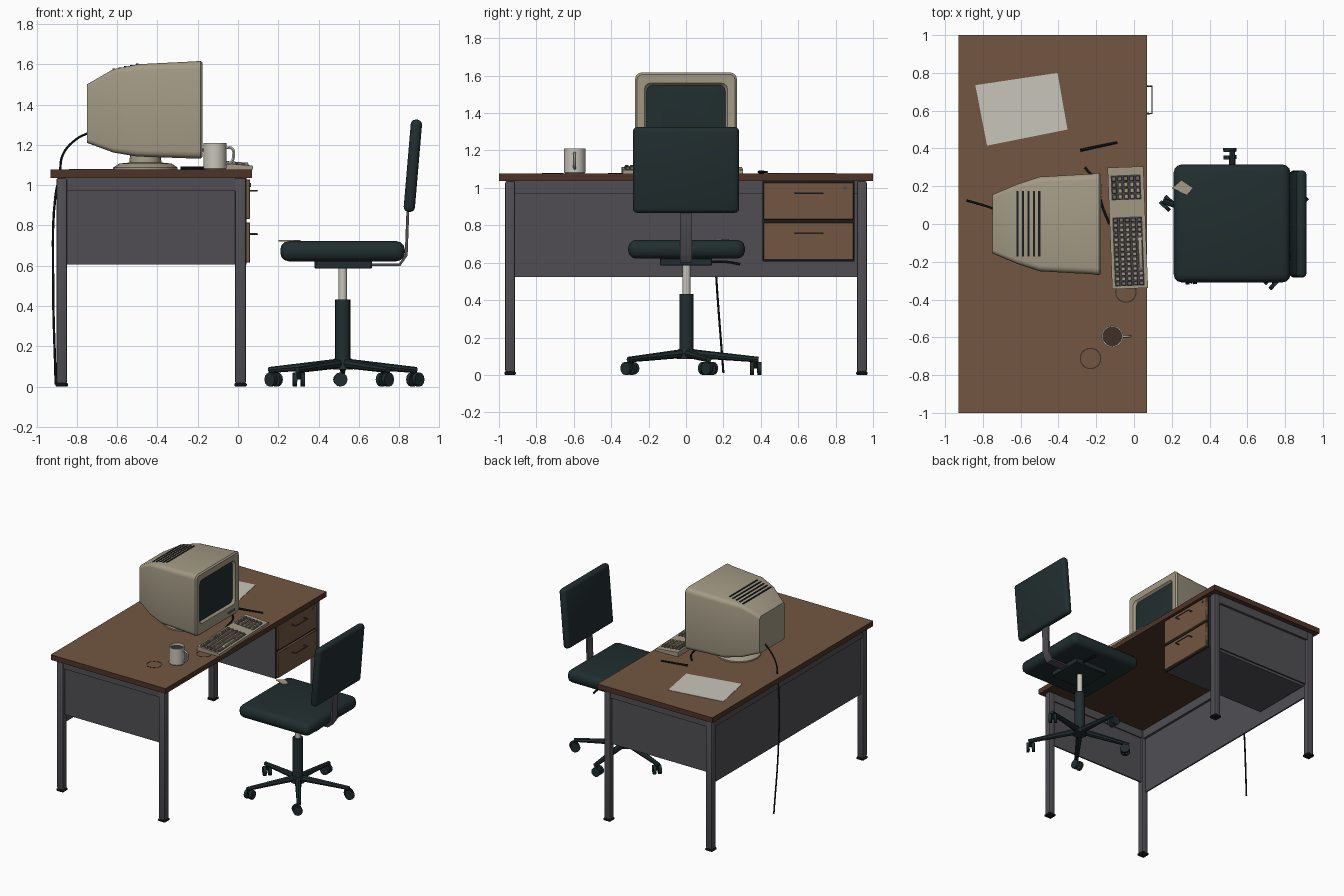
import bpy, bmesh, math
from mathutils import Matrix, Vector

if "Cube" in bpy.data.objects:
    bpy.data.objects.remove(bpy.data.objects["Cube"])

def mat(name, r, g, b):
    m = bpy.data.materials.new(name)
    m.diffuse_color = (r, g, b, 1)
    m.use_nodes = True
    m.node_tree.nodes["Principled BSDF"].inputs["Base Color"].default_value = m.diffuse_color
    return m

BROWN = mat("wood brown", .17, .092, .052)
EDGE = mat("dark wood edge", .075, .034, .022)
GREY = mat("metal grey", .08, .076, .086)
TEAL = mat("dark teal", .015, .027, .029)
BLACK = mat("black", .009, .012, .013)
BEIGE = mat("beige plastic", .37, .325, .235)
KEY = mat("key grey", .19, .17, .13)
WHITE = mat("off white", .58, .56, .49)
COFFEE = mat("coffee", .05, .03, .022)
T = 1.077  # tabletop height

def finish(name, bm, *mats, M=None):
    bmesh.ops.remove_doubles(bm, verts=bm.verts, dist=1e-5)
    bmesh.ops.recalc_face_normals(bm, faces=bm.faces)
    if M:
        bm.transform(M)
    me = bpy.data.meshes.new(name)
    bm.to_mesh(me)
    bm.free()
    for m in mats:
        me.materials.append(m)
    ob = bpy.data.objects.new(name, me)
    bpy.context.collection.objects.link(ob)
    return ob

def add_box(bm, lo, hi):
    lo, hi = Vector(lo), Vector(hi)
    bmesh.ops.create_cube(bm, size=1, matrix=Matrix.Translation((lo + hi) / 2) @ Matrix.Diagonal((*(hi - lo), 1)))

def box(name, lo, hi, m, bevel=0, segs=3, M=None):
    bm = bmesh.new()
    add_box(bm, lo, hi)
    if bevel:
        bmesh.ops.bevel(bm, geom=bm.edges[:], offset=bevel, segments=segs, profile=.5, affect='EDGES')
    return finish(name, bm, m, M=M)

def cyl(name, p0, p1, r, m, r2=None, sides=16):
    p0, p1 = Vector(p0), Vector(p1)
    d = p1 - p0
    bm = bmesh.new()
    bmesh.ops.create_cone(bm, cap_ends=True, segments=sides, radius1=r, radius2=r if r2 is None else r2, depth=d.length)
    return finish(name, bm, m, M=Matrix.Translation((p0 + p1) / 2) @ d.to_track_quat('Z', 'Y').to_matrix().to_4x4())

def prism(name, pts, lo, hi, m, axis='z', M=None):
    bm = bmesh.new()
    f = lambda p, t: (p[0], p[1], t) if axis == 'z' else (p[0], t, p[1])
    face = bm.faces.new([bm.verts.new(f(p, lo)) for p in pts])
    ext = bmesh.ops.extrude_face_region(bm, geom=[face])
    d = (0, 0, hi - lo) if axis == 'z' else (0, hi - lo, 0)
    bmesh.ops.translate(bm, vec=d, verts=[v for v in ext['geom'] if isinstance(v, bmesh.types.BMVert)])
    return finish(name, bm, m, M=M)

def lathe(name, prof, c, m, sides=28):
    bm = bmesh.new()
    vs = [bm.verts.new((r, 0, z)) for r, z in prof]
    es = [bm.edges.new(p) for p in zip(vs, vs[1:])]
    bmesh.ops.spin(bm, geom=vs + es, axis=(0, 0, 1), cent=(0, 0, 0), angle=math.tau, steps=sides)
    return finish(name, bm, m, M=Matrix.Translation(c))

def tube(name, pts, r, m, smooth=True):
    cu = bpy.data.curves.new(name, 'CURVE')
    cu.dimensions, cu.bevel_depth, cu.bevel_resolution, cu.use_fill_caps = '3D', r, 1, True
    sp = cu.splines.new('BEZIER' if smooth else 'POLY')
    P = sp.bezier_points if smooth else sp.points
    P.add(len(pts) - 1)
    for q, p in zip(P, pts):
        q.co = p if smooth else (*p, 1)
        if smooth:
            q.handle_left_type = q.handle_right_type = 'AUTO'
    sp.resolution_u = 5
    tmp = bpy.data.objects.new("tmp", cu)
    bm = bmesh.new()
    me = tmp.to_mesh()
    bm.from_mesh(me)
    for f in bm.faces:
        f.material_index = 0
    tmp.to_mesh_clear()
    bpy.data.objects.remove(tmp)
    return finish(name, bm, m)

# desk: top with dark edges, legs, feet, rails and panels
top = box("desk_top", (-.93, -1, 1.036), (.07, 1, T), BROWN)
top.data.materials.append(EDGE)
for p in top.data.polygons:
    p.material_index = 0 if p.normal.z > .9 else 1
for x in (-.875, .0125):
    for y in (-.94, .94):
        box("desk_leg", (x - .027, y - .027, .015), (x + .027, y + .027, 1.036), GREY, .01, 2)
        box("leg_foot", (x - .031, y - .031, 0), (x + .031, y + .031, .018), BLACK, .005, 1)
for s in (-1, 1):
    box("end_panel", (-.86, s * .935 - .006, .605), (0, s * .935 + .006, 1.0), GREY)
    box("end_rail", (-.86, s * .94 - .02, .972), (0, s * .94 + .02, 1.036), GREY)
box("back_panel", (-.886, -.92, .523), (-.874, .92, 1.0), GREY)
box("back_rail", (-.897, -.92, .968), (-.855, .92, 1.036), GREY)

# drawer cabinet
box("drawer_cabinet", (-.86, .41, .607), (.036, .9, 1.036), GREY)
box("drawer_gap_plate", (.036, .41, .607), (.042, .9, 1.036), BLACK)
for z0, z1 in ((.615, .815), (.832, 1.028)):
    box("drawer_front", (.04, .415, z0), (.06, .895, z1), BROWN, .003, 1)
    h = (z0 + z1) / 2 + .042
    tube("drawer_handle", [(.055, .585, h), (.095, .585, h), (.095, .73, h), (.055, .73, h)], .005, GREY, False)
cyl("drawer_lock", (.058, .85, 1.0), (.065, .85, 1.0), .01, GREY)

# monitor: lofted rounded rectangles, last rings form the recessed screen
def ring(bm, x, hy, z0, z1, r):
    vs = []
    for k, (sy, zc) in enumerate(((1, z1 - r), (-1, z1 - r), (-1, z0 + r), (1, z0 + r))):
        for j in range(4):
            a = math.pi / 2 * (k + j / 3)
            vs.append(bm.verts.new((x, sy * (hy - r) + r * math.cos(a), zc + r * math.sin(a))))
    return vs

bm = bmesh.new()
rings = [ring(bm, *s) for s in (
    (-.75, .155, 1.21, 1.50, .02), (-.62, .21, 1.162, 1.575, .025), (-.5, .25, 1.142, 1.60, .03),
    (-.22, .266, 1.132, 1.614, .035), (-.185, .272, 1.132, 1.617, .035), (-.175, .262, 1.142, 1.607, .03),
    (-.178, .222, 1.215, 1.56, .03), (-.196, .21, 1.227, 1.548, .03), (-.188, .13, 1.3, 1.475, .03))]
for i, (a, b) in enumerate(zip(rings, rings[1:])):
    for j in range(16):
        f = bm.faces.new((a[j], a[(j + 1) % 16], b[(j + 1) % 16], b[j]))
        f.material_index = int(i == 7)
bm.faces.new(rings[0])
bm.faces.new(rings[-1]).material_index = 1
finish("monitor_shell", bm, BEIGE, TEAL)
for i in range(5):
    x = -.617 + i * .029
    z = 1.575 + (x + .62) * .208
    box("monitor_vent", (x - .006, -.172, z - .006), (x + .006, .175, z + .003), BLACK)
for y in (.13, .16, .19):
    box("monitor_button", (-.18, y, 1.168), (-.17, y + .018, 1.182), KEY)
lathe("monitor_foot", [(0, 0), (.16, 0), (.16, .01), (.13, .03), (.08, .035), (.075, .08), (0, .08)], (-.46, 0, T), BEIGE, 20)

# cables
tube("power_cable", [(-.74, .08, 1.26), (-.8, .1, 1.23), (-.87, .12, 1.15), (-.885, .125, 1.05), (-.906, .14, .95),
                     (-.918, .16, .55), (-.905, .2, .01)], .006, BLACK)
tube("keyboard_cable", [(-.26, .3, T + .006), (-.2, .22, T + .006), (-.17, .1, T + .006), (-.13, .0, T + .01)], .006, BLACK)

# keyboard: wedge body, dark wells, rows of keys
K = Matrix.Translation((-.033, -.02, T)) @ Matrix.Rotation(math.radians(2.2), 4, 'Z')
top_z = lambda x: .036 - (x + .095) * .09
prism("keyboard_body", [(-.095, 0), (.095, 0), (.095, top_z(.095)), (-.095, top_z(-.095))], -.322, .322, BEIGE, 'y', K)

def well(y0, y1):
    a, b = -.08, .078
    prism("key_well", [(a, top_z(a) - .004), (b, top_z(b) - .004), (b, top_z(b) + .002), (a, top_z(a) + .002)], y0, y1, GREY, 'y', K)

well(-.308, .058)
well(.148, .28)
light, dark = bmesh.new(), bmesh.new()

def key(bm, x, y0, y1):
    before = set(bm.verts)
    add_box(bm, (x - .012, y0, top_z(x)), (x + .012, y1, top_z(x) + .013))
    for v in set(bm.verts) - before:  # taper the key tops
        if v.co.z > top_z(x) + .01:
            v.co.x += (x - v.co.x) * .25
            v.co.y += ((y0 + y1) / 2 - v.co.y) * .2

for r in range(5):
    x = -.064 + r * .0315
    for c in range(14):
        y = -.305 + c * .0258
        if r == 4 and 3 <= c <= 9:
            continue
        key(dark if c in (0, 13) or r == 0 and c % 4 > 1 else light, x, y, y + .021)
    for c in range(4):
        y = .152 + c * .032
        key(dark if c == 3 or r == 0 else light, x, y, y + .026)
key(light, .062, -.226, -.052)
finish("light_keys", light, BEIGE, M=K)
finish("dark_keys", dark, KEY, M=K)

# mug, coffee and stains
MUG = (-.115, -.595, T)
lathe("mug", [(0, 0), (.052, 0), (.057, .006), (.057, .133), (.05, .133), (.05, .02), (0, .02)], MUG, WHITE)
cyl("mug_coffee", (-.115, -.595, T + .1), (-.115, -.595, T + .112), .0505, COFFEE, sides=28)
tube("mug_handle", [(-.062, -.595, T + .108), (-.03, -.595, T + .105), (-.022, -.595, T + .07), (-.034, -.595, T + .036),
                    (-.062, -.595, T + .028)], .008, WHITE)
for x, y in ((-.043, -.36), (-.23, -.712)):
    lathe("coffee_ring", [(.051, 0), (.057, 0), (.057, .0015), (.051, .0015), (.051, 0)], (x, y, T), COFFEE)

# paper and pen
prism("paper_sheet", [(-.84, .735), (-.405, .80), (-.352, .50), (-.778, .415)], T, T + .003, WHITE)
cyl("pen", (-.285, .39, T + .008), (-.088, .432, T + .008), .008, BLACK, .006, 8)

# chair: cushions, bracket and post
cx, cy = .52, .003
box("seat", (.21, cy - .312, .622), (.828, cy + .312, .722), TEAL, .042)
box("seat_plate", (.38, -.14, .585), (.665, .14, .624), TEAL, .004, 1)
box("backrest", (-.028, -.284, -.23), (.028, .284, .23), TEAL, .024, 3,
    Matrix.Translation((.868, 0, 1.096)) @ Matrix.Rotation(.085, 4, 'Y'))
prism("backrest_bracket", [(.64, .598), (.805, .598), (.842, .65), (.852, .92), (.838, .92), (.828, .655), (.8, .61), (.64, .61)],
      -.033, .033, GREY, 'y')
tube("seat_lever", [(.6, .1, .604), (.6, .22, .604), (.6, .29, .592)], .008, BLACK)
cyl("gas_post", (cx, cy, .4), (cx, cy, .59), .021, WHITE)
cyl("post_sleeve", (cx, cy, .12), (cx, cy, .432), .038, TEAL)
cyl("base_hub", (cx, cy, .085), (cx, cy, .14), .052, TEAL, .042)

# five star legs with twin casters
for i in range(5):
    a = math.radians(18 + 72 * i)
    at = lambda r, z: Vector((cx + r * math.cos(a), cy + r * math.sin(a), z))
    cyl("star_leg", at(.02, .115), at(.385, .082), .024, TEAL, .015, 8)
    cyl("caster_stem", at(.37, .035), at(.37, .09), .01, BLACK, sides=8)
    w = a + .5 + i * 1.1
    side = Vector((-math.sin(w), math.cos(w), 0))
    c = at(.37, .035) + Vector((math.cos(w), math.sin(w), 0)) * .012
    for s in (-1, 1):
        cyl("caster_wheel", c + side * s * .009, c + side * s * .03, .035, TEAL, sides=12)

# scrap of paper on the seat
prism("seat_scrap", [(.2, .19), (.25, .23), (.31, .19), (.28, .155)], .721, .727, BEIGE)

bpy.ops.object.select_all(action='SELECT')
bpy.context.view_layer.objects.active = top
bpy.ops.object.shade_smooth_by_angle(angle=math.radians(38))
